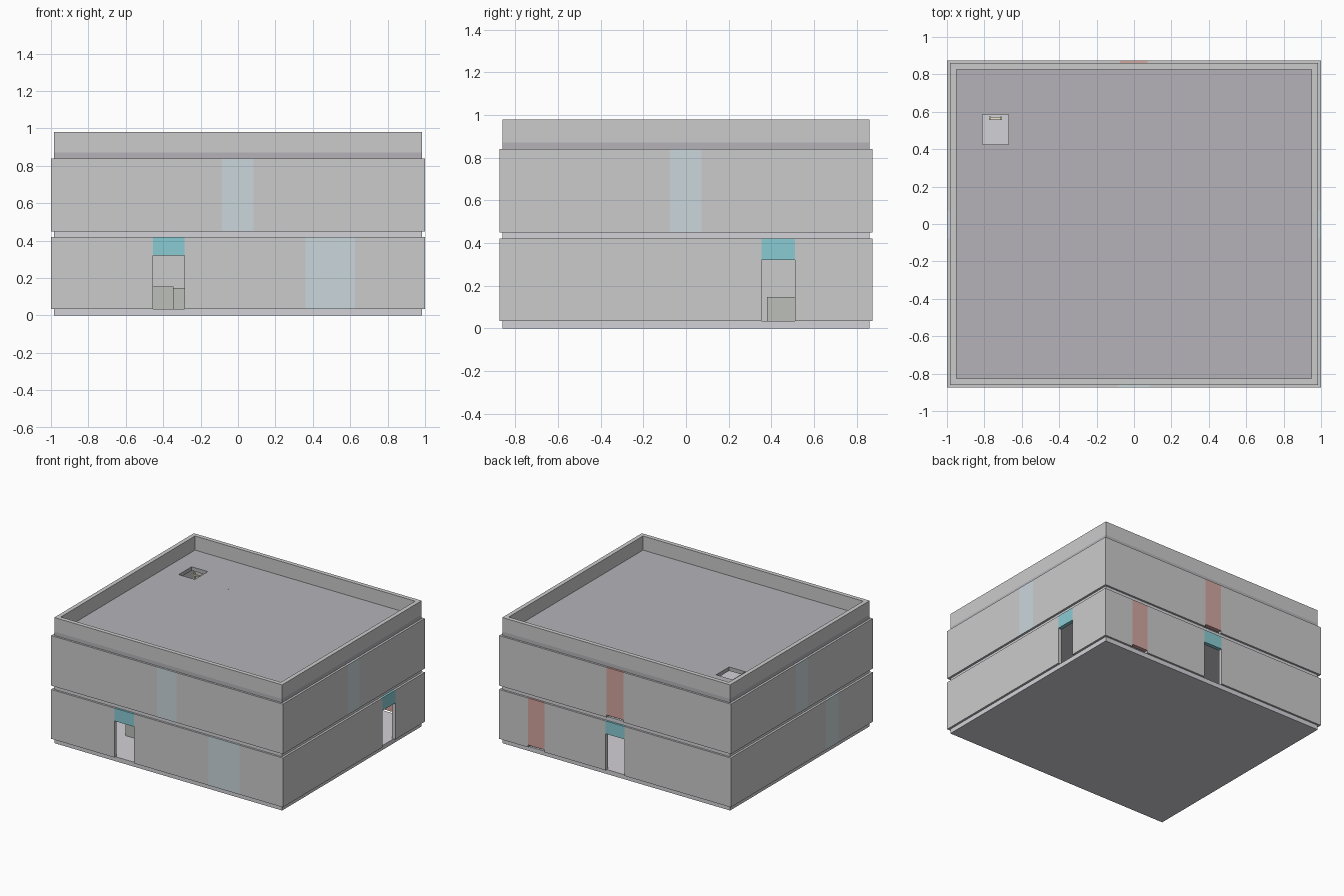
import bpy, bmesh
from mathutils import Matrix, Vector

if "Cube" in bpy.data.objects:
    bpy.data.objects.remove(bpy.data.objects["Cube"])

W, D, T = 1.0, 0.875, 0.03            # half width, half depth, wall thickness
SW, SD = 0.983, 0.86                  # slab half sizes


def mat(name, rgb):
    m = bpy.data.materials.new(name)
    m.diffuse_color = (*rgb, 1)
    m.use_nodes = True
    m.node_tree.nodes["Principled BSDF"].inputs["Base Color"].default_value = m.diffuse_color
    return m


WALL = mat("wall_plaster", (0.75, 0.74, 0.72))
SLAB = mat("slab_concrete", (0.65, 0.64, 0.68))
ROOF = mat("roof_membrane", (0.46, 0.45, 0.48))
BLUE = mat("window_blue", (0.60, 0.68, 0.72))
RED = mat("panel_red", (0.65, 0.38, 0.35))
TEAL = mat("transom_teal", (0.25, 0.60, 0.65))
DARK = mat("cabinet_dark", (0.50, 0.52, 0.48))
WOOD = mat("ladder_cream", (0.85, 0.80, 0.60))


def boxes(name, spans, material):
    """One object from boxes given as (x0, x1, y0, y1, z0, z1)."""
    bm = bmesh.new()
    for x0, x1, y0, y1, z0, z1 in spans:
        c = Vector((x0 + x1, y0 + y1, z0 + z1)) / 2
        s = (x1 - x0, y1 - y0, z1 - z0, 1)
        bmesh.ops.create_cube(bm, size=1, matrix=Matrix.Translation(c) @ Matrix.Diagonal(s))
    me = bpy.data.meshes.new(name)
    bm.to_mesh(me)
    bm.free()
    me.materials.append(material)
    ob = bpy.data.objects.new(name, me)
    bpy.context.collection.objects.link(ob)
    return ob


def wall(name, side, z0, z1, openings):
    """Straight wall with full-height bays: (start, end, kind)."""
    def span(a, b, lo, hi):
        return {"front": (a, b, -D, -D + T, lo, hi),
                "back": (a, b, D - T, D, lo, hi),
                "left": (-W, -W + T, a, b, lo, hi),
                "right": (W - T, W, a, b, lo, hi)}[side]
    half = W if side in ("front", "back") else D - T
    pos, solid = -half, []
    for a, b, kind in sorted(openings):
        solid.append(span(pos, a, z0, z1))
        pos = b
        if kind == "door":
            boxes(name + "_door_transom", [span(a, b, 0.32, z1)], TEAL)
        elif kind == "red":
            boxes(name + "_red_panel", [span(a, b, z0 + 0.018, z1)], RED)
        else:
            boxes(name + "_window", [span(a, b, z0, z1)], BLUE)
    solid.append(span(pos, half, z0, z1))
    boxes(name, solid, WALL)


def ring(x0, x1, y0, y1, hx0, hx1, hy0, hy1, z0, z1):
    """Four boxes around a rectangular hole."""
    return [(x0, x1, y0, hy0, z0, z1), (x0, x1, hy1, y1, z0, z1),
            (x0, hx0, hy0, hy1, z0, z1), (hx1, x1, hy0, hy1, z0, z1)]


# Floor slabs
boxes("ground_slab", [(-SW, SW, -SD, SD, 0, 0.035)], SLAB)
boxes("upper_floor_slab", [(-SW, SW, -SD, SD, 0.42, 0.45)], SLAB)

# Roof slab with hatch opening, and parapet
boxes("roof_slab", ring(-SW, SW, -SD, SD, -0.81, -0.67, 0.425, 0.585, 0.84, 0.87), ROOF)
boxes("parapet", ring(-SW, SW, -SD, SD, -0.95, 0.95, -0.827, 0.827, 0.87, 0.98), WALL)

# Storey walls with their windows, doors and panels
lower = {"front": [(-0.455, -0.285, "door"), (0.36, 0.625, "window")],
         "back": [(-0.08, 0.08, "door"), (0.61, 0.75, "red")],
         "left": [(-0.45, -0.30, "window")],
         "right": [(0.355, 0.51, "door")]}
upper = {"front": [(-0.085, 0.082, "window")], "back": [(-0.075, 0.072, "red")],
         "left": [(-0.075, 0.072, "window")], "right": [(-0.075, 0.072, "window")]}
for side in lower:
    wall("lower_wall_" + side, side, 0.035, 0.42, lower[side])
    wall("upper_wall_" + side, side, 0.45, 0.84, upper[side])

# Low cabinets seen through the doors
boxes("front_cabinet", [(-0.60, -0.345, -0.53, -0.38, 0.035, 0.155)], DARK)
boxes("rear_cabinet", [(-0.40, -0.22, 0.38, 0.64, 0.035, 0.147)], DARK)

# Ladder under the roof hatch
rails = [(x, x + 0.01, 0.555, 0.575, 0.45, 0.84) for x in (-0.775, -0.715)]
rungs = [(-0.765, -0.715, 0.558, 0.572, z, z + 0.01)
         for z in [0.49 + 0.055 * i for i in range(7)]]
boxes("hatch_ladder", rails + rungs, WOOD)
